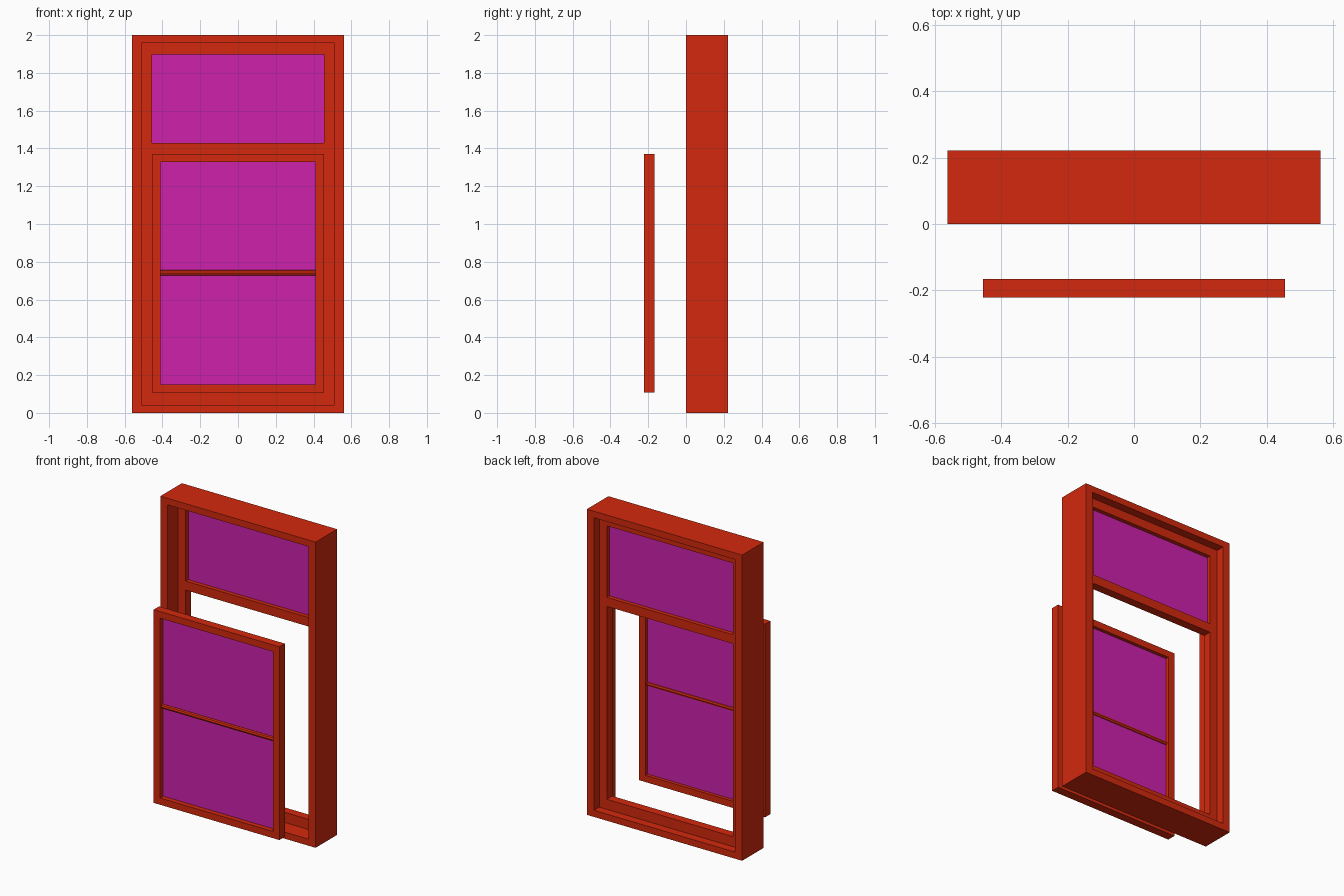
import bpy, bmesh, math
from mathutils import Matrix

if "Cube" in bpy.data.objects:
    bpy.data.objects.remove(bpy.data.objects["Cube"])


def material(name, rgb):
    m = bpy.data.materials.new(name)
    m.diffuse_color = (*rgb, 1)
    m.use_nodes = True
    m.node_tree.nodes["Principled BSDF"].inputs["Base Color"].default_value = m.diffuse_color
    return m


RED = material("painted_wood", (0.65, 0.022, 0.004))
GLASS = material("purple_glass", (0.61, 0.015, 0.41))


def add_object(name, bm, mat):
    bmesh.ops.recalc_face_normals(bm, faces=bm.faces)
    mesh = bpy.data.meshes.new(name)
    bm.to_mesh(mesh)
    bm.free()
    mesh.materials.append(mat)
    ob = bpy.data.objects.new(name, mesh)
    bpy.context.collection.objects.link(ob)
    return ob


def box(name, x, y, z, mat):
    """Box spanning the (min, max) pairs x, y and z."""
    bm = bmesh.new()
    size = [b - a for a, b in (x, y, z)]
    mid = [(a + b) / 2 for a, b in (x, y, z)]
    bmesh.ops.create_cube(bm, size=1, matrix=Matrix.Translation(mid) @ Matrix.Diagonal((*size, 1)))
    return add_object(name, bm, mat)


def frame(name, half, z, y, stile, rail, mat):
    """Rectangular ring: outer half width, z and y ranges, side and end borders."""
    bm = bmesh.new()
    rings = []
    for inset, depth in ((0, y[0]), (0, y[1]), (1, y[1]), (1, y[0])):
        w, lo, hi = half - inset * stile, z[0] + inset * rail, z[1] - inset * rail
        rings.append([bm.verts.new((px, depth, pz))
                      for px, pz in ((-w, lo), (w, lo), (w, hi), (-w, hi))])
    for i in range(4):
        a, b = rings[i], rings[(i + 1) % 4]
        for j in range(4):
            k = (j + 1) % 4
            bm.faces.new((a[j], a[k], b[k], b[j]))
    return add_object(name, bm, mat)


# Outer casing and the recessed stop frame inside it
frame("outer_casing", 0.562, (0, 2), (0, 0.222), 0.051, 0.043, RED)
frame("inner_frame", 0.511, (0.043, 1.957), (0.111, 0.167), 0.055, 0.059, RED)
box("sill_stop", (-0.456, 0.456), (0.111, 0.167), (0.102, 0.109), RED)

# Transom rail and fixed upper pane
box("transom_rail", (-0.456, 0.456), (0.111, 0.167), (1.371, 1.43), RED)
box("upper_pane", (-0.456, 0.456), (0.1385, 0.1405), (1.43, 1.898), GLASS)

# Detached sash standing in front of the casing
frame("sash_frame", 0.455, (0.107, 1.371), (-0.222, -0.166), 0.046, 0.044, RED)
box("sash_pane", (-0.409, 0.409), (-0.190, -0.188), (0.151, 1.327), GLASS)

# Octagonal glazing bar across the sash
bm = bmesh.new()
bmesh.ops.create_cone(
    bm, cap_ends=True, segments=8, radius1=0.0145, radius2=0.0145, depth=0.818,
    matrix=Matrix.Translation((0, -0.194, 0.741)) @ Matrix.Rotation(math.pi / 2, 4, 'Y'))
add_object("glazing_bar", bm, RED)
